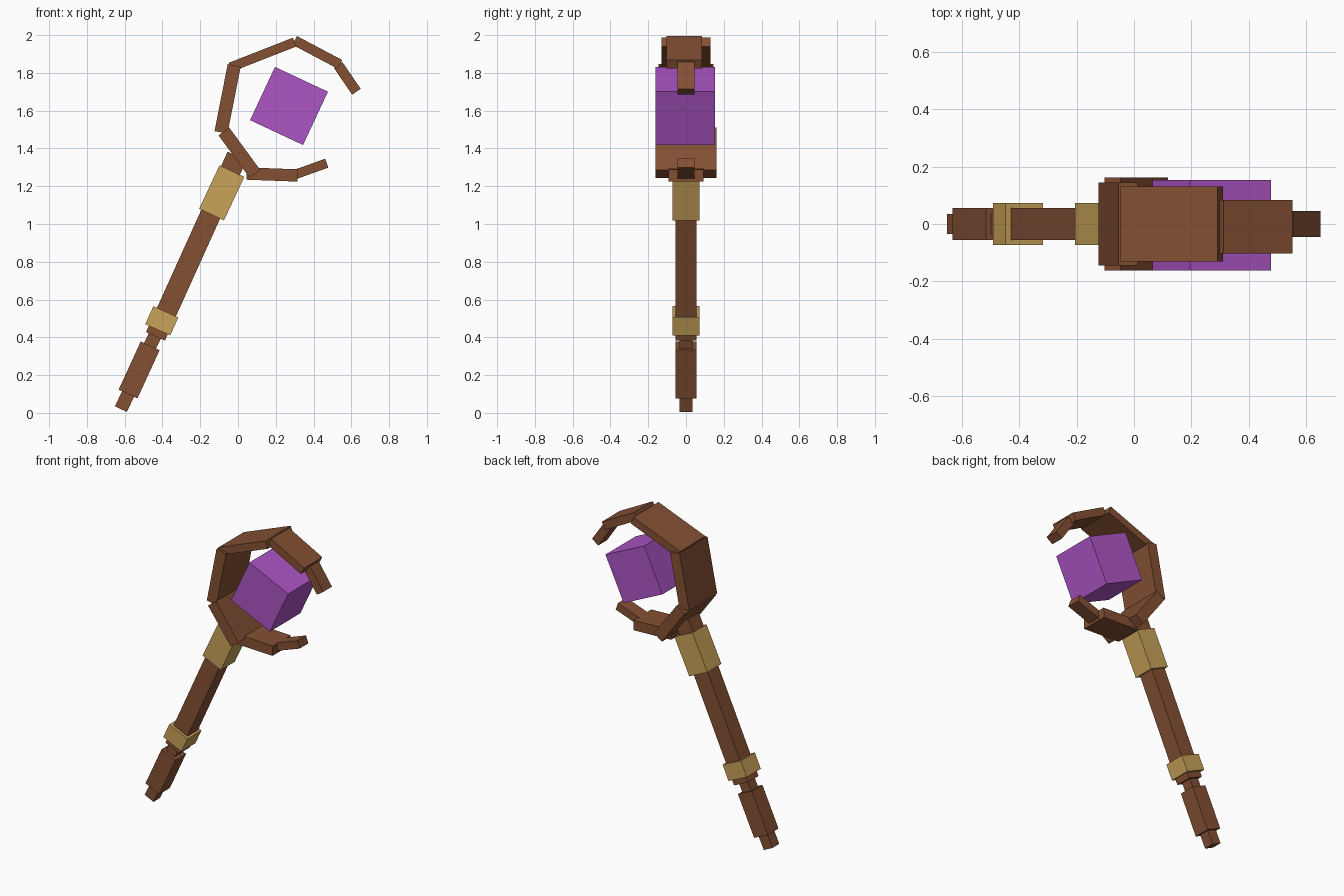
import bpy
from mathutils import Vector, Matrix

old = bpy.data.objects.get("Cube")
if old:
    bpy.data.objects.remove(old, do_unlink=True)


def make_material(name, color):
    mat = bpy.data.materials.new(name)
    mat.use_nodes = True
    mat.diffuse_color = (*color, 1)
    mat.node_tree.nodes["Principled BSDF"].inputs["Base Color"].default_value = (*color, 1)
    return mat


wood = make_material("brown wood", (0.23, 0.08, 0.034))
gold = make_material("gold", (0.58, 0.36, 0.10))
purple = make_material("purple crystal", (0.42, 0.092, 0.56))


def bar(name, start, end, thick, depth, mat, y=0.0):
    """Box running from start to end in the xz plane."""
    a, b = Vector((start[0], y, start[1])), Vector((end[0], y, end[1]))
    along = (b - a).normalized()
    depth_axis = Vector((0, 1, 0))
    side = depth_axis.cross(along)
    rot = Matrix((side, depth_axis, along)).transposed().to_4x4()
    bpy.ops.mesh.primitive_cube_add(size=1)
    obj = bpy.context.object
    obj.name = name
    scale = Matrix.Diagonal((thick, depth, (b - a).length, 1))
    obj.data.transform(Matrix.Translation((a + b) / 2) @ rot @ scale)
    obj.data.materials.append(mat)
    return obj


# Staff, from the foot upwards
bar("foot_tip", (-0.62, 0.02), (-0.57, 0.125), 0.07, 0.07, wood)
bar("foot_grip", (-0.582, 0.10), (-0.465, 0.355), 0.11, 0.11, wood)
bar("foot_neck", (-0.475, 0.335), (-0.43, 0.43), 0.07, 0.07, wood)
bar("shaft", (-0.437, 0.405), (-0.005, 1.36), 0.11, 0.11, wood)
bar("lower_band", (-0.425, 0.44), (-0.382, 0.535), 0.145, 0.145, gold)
bar("upper_band", (-0.14, 1.05), (-0.032, 1.28), 0.145, 0.145, gold)

# Claw head: long upper arm and short lower arm
bar("claw_base", (-0.075, 1.49), (0.09, 1.265), 0.07, 0.325, wood)
bar("claw_back", (-0.09, 1.485), (-0.02, 1.84), 0.07, 0.29, wood)
bar("claw_top", (-0.04, 1.83), (0.30, 1.963), 0.05, 0.26, wood)
bar("claw_upper_finger", (0.30, 1.972), (0.54, 1.845), 0.052, 0.187, wood, -0.01)
bar("claw_upper_tip", (0.53, 1.842), (0.627, 1.70), 0.055, 0.09, wood)
bar("claw_lower_finger", (0.045, 1.267), (0.315, 1.257), 0.065, 0.185, wood)
bar("claw_lower_tip", (0.305, 1.263), (0.47, 1.322), 0.05, 0.09, wood)

# Floating crystal, tilted with the staff
bar("crystal", (0.204, 1.484), (0.336, 1.766), 0.31, 0.315, purple, -0.004)
